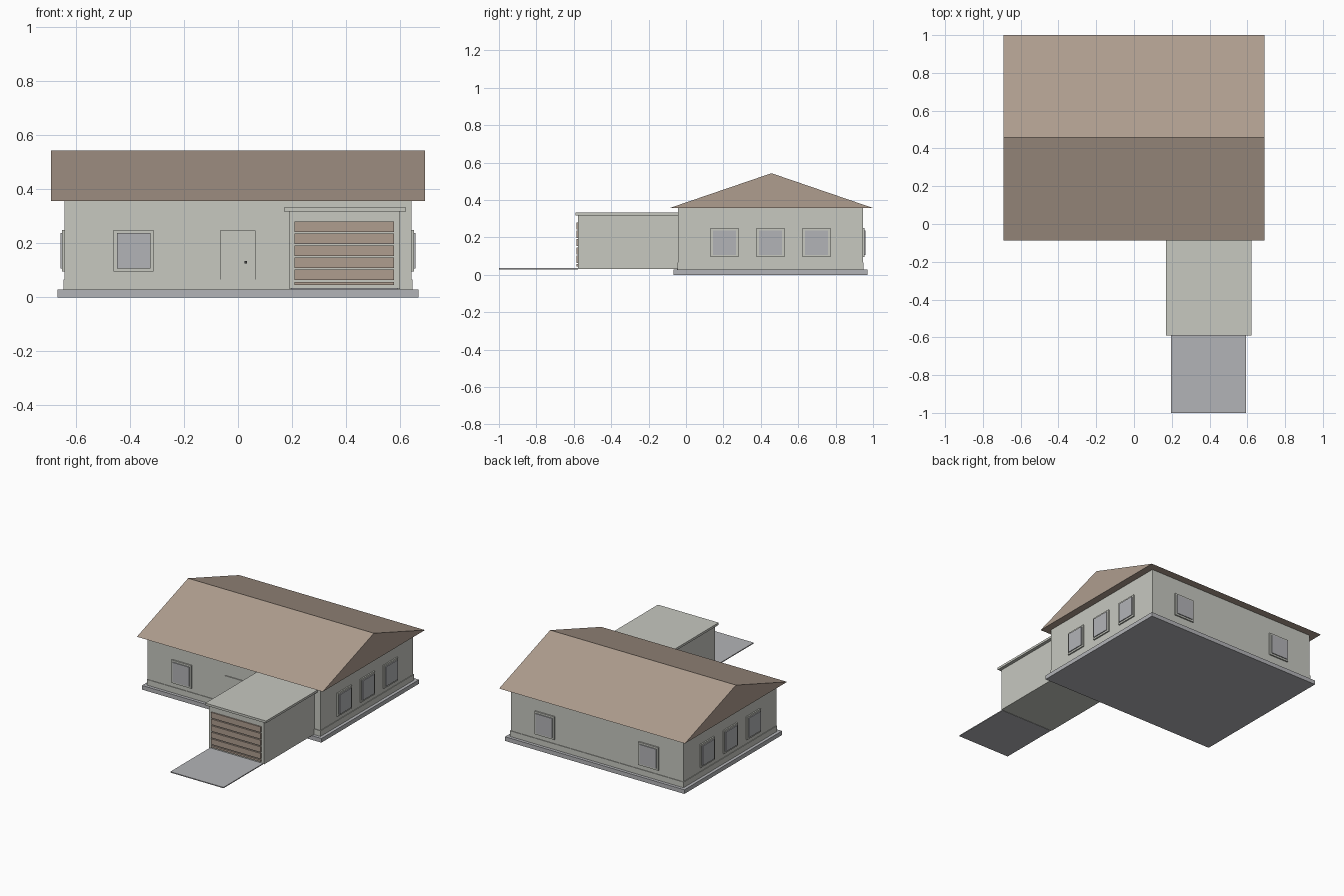
import bpy

old = bpy.data.objects.get("Cube")
if old:
    bpy.data.objects.remove(old, do_unlink=True)


def material(name, rgb):
    m = bpy.data.materials.new(name)
    m.use_nodes = True
    m.diffuse_color = (*rgb, 1)
    m.node_tree.nodes["Principled BSDF"].inputs["Base Color"].default_value = (*rgb, 1)
    return m


WALL = material("pale_plaster", (0.57, 0.58, 0.53))
TAN = material("tan_tile", (0.43, 0.34, 0.275))
GREY = material("blue_grey", (0.45, 0.455, 0.475))
DARK = material("dark_metal", (0.06, 0.06, 0.06))


def mesh(name, verts, faces, mat):
    me = bpy.data.meshes.new(name)
    me.from_pydata(verts, [], faces)
    me.materials.append(mat)
    ob = bpy.data.objects.new(name, me)
    bpy.context.collection.objects.link(ob)
    return ob


def box(name, xs, ys, zs, mat):
    """Box from its lower and upper limit on each axis."""
    xs, ys, zs = sorted(xs), sorted(ys), sorted(zs)
    verts = [(x, y, z) for x in xs for y in ys for z in zs]
    faces = [(0, 1, 3, 2), (4, 6, 7, 5), (0, 4, 5, 1),
             (2, 3, 7, 6), (0, 2, 6, 4), (1, 5, 7, 3)]
    return mesh(name, verts, faces, mat)


# House body: foundation slab, walls and a shallow plinth
HALF, FRONT, BACK = 0.643, -0.042, 0.946
FLOOR, EAVE = 0.028, 0.357
box("foundation", (-0.668, 0.668), (-0.067, 0.971), (0, FLOOR), GREY)
box("walls", (-HALF, HALF), (FRONT, BACK), (FLOOR, EAVE), WALL)
box("plinth", (-HALF - 0.004, HALF + 0.004), (FRONT - 0.004, BACK + 0.004),
    (FLOOR, 0.066), WALL)

# Gabled roof as a closed prism
profile = [(-0.087, EAVE), (1.0, EAVE), (0.457, 0.543)]
mesh("roof", [(x, y, z) for x in (-0.692, 0.692) for y, z in profile],
     [(0, 2, 1), (3, 4, 5), (0, 1, 4, 3), (1, 2, 5, 4), (2, 0, 3, 5)], TAN)


# Windows: a frame plate with a pane standing proud of it
def window(name, axis, side, wall, centre):
    for part, half, lo, hi, depth, mat in (
            ("frame", 0.074, 0.095, 0.25, 0.009, WALL),
            ("pane", 0.062, 0.107, 0.238, 0.015, GREY)):
        across = (centre - half, centre + half)
        out = (wall - side * 0.004, wall + side * depth)
        xs, ys = (out, across) if axis == "x" else (across, out)
        box(f"{name}_{part}", xs, ys, (lo, hi), mat)


window("front_window", "y", -1, FRONT, -0.387)
for side, label in ((-1, "right"), (1, "left")):
    window(f"back_{label}_window", "y", 1, BACK, side * 0.387)
    for i in range(3):
        window(f"{label}_window_{i + 1}", "x", side, side * HALF, 0.206 + 0.246 * i)

# Front door with its knob
box("front_door", (-0.066, 0.064), (FRONT - 0.006, FRONT), (FLOOR, 0.248), WALL)
box("door_knob", (0.025, 0.033), (FRONT - 0.013, FRONT), (0.126, 0.134), DARK)

# Garage with a flat overhanging roof
GARAGE = -0.578
box("garage", (0.19, 0.6), (GARAGE, FRONT), (0.031, 0.318), WALL)
box("garage_roof", (0.17, 0.622), (-0.59, FRONT), (0.318, 0.333), WALL)

# Garage door made of separate slats
pitch, top = 0.0445, 0.28
for i in range(6):
    z = top - i * pitch
    box(f"garage_slat_{i + 1}", (0.21, 0.578), (GARAGE - 0.008, GARAGE),
        (max(z - 0.038, 0.045), z), TAN)

# Driveway
box("driveway", (0.196, 0.592), (-1.0, GARAGE), (0.029, 0.035), GREY)
